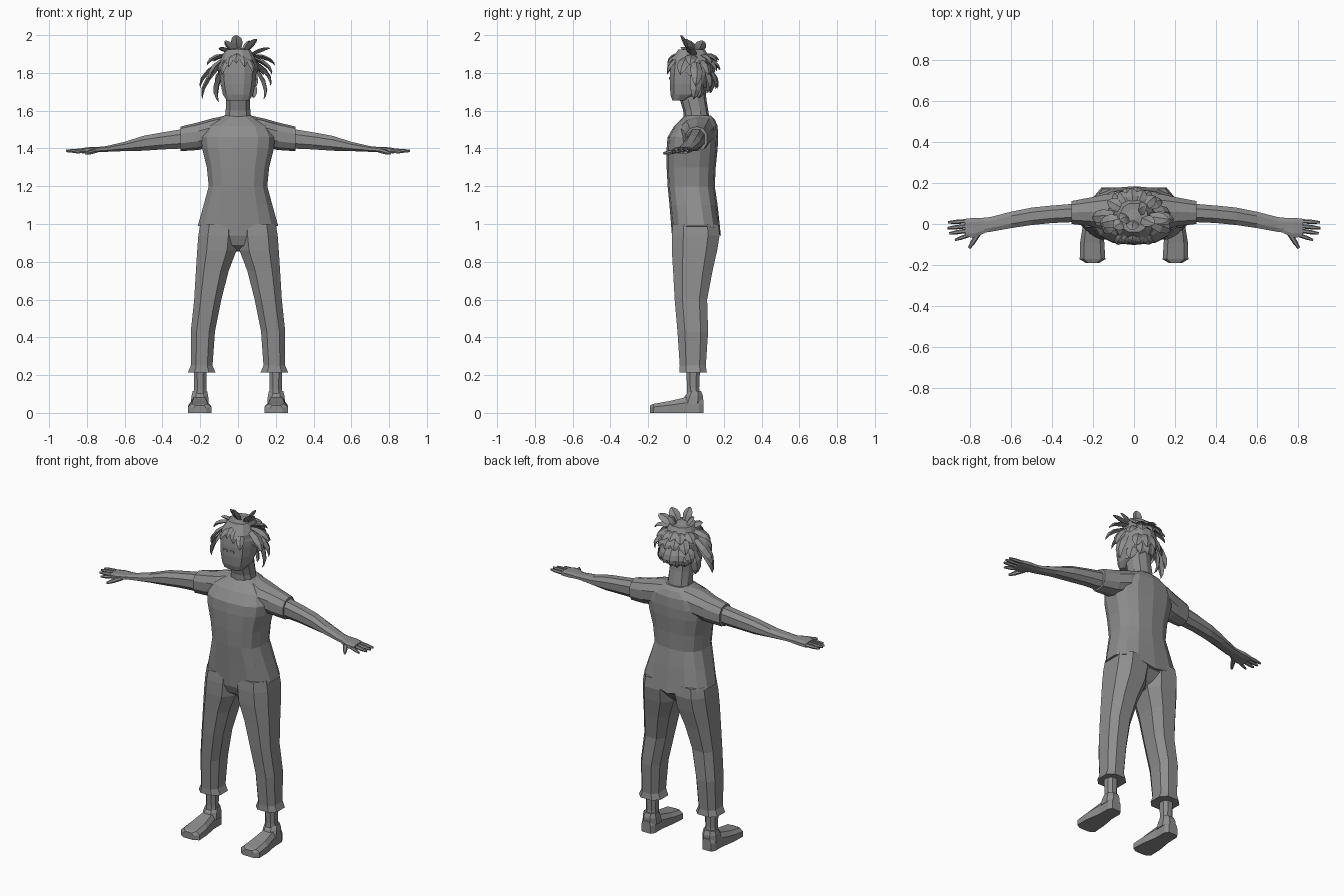
import bpy, bmesh, math, random
from mathutils import Vector

if "Cube" in bpy.data.objects:
    bpy.data.objects.remove(bpy.data.objects["Cube"])

random.seed(4)
grey = bpy.data.materials.new("mid grey")
grey.diffuse_color = (0.27, 0.27, 0.27, 1)
grey.use_nodes = True
grey.node_tree.nodes["Principled BSDF"].inputs["Base Color"].default_value = grey.diffuse_color


def finish(name, bm, mirror=False):
    bmesh.ops.recalc_face_normals(bm, faces=bm.faces)
    me = bpy.data.meshes.new(name)
    bm.to_mesh(me)
    bm.free()
    me.materials.append(grey)
    ob = bpy.data.objects.new(name, me)
    bpy.context.collection.objects.link(ob)
    if mirror:
        ob.modifiers.new("Mirror", "MIRROR").use_mirror_merge = False
    return ob


def skin(bm, rings):
    """Bridge equal-sized rings of points and cap both ends."""
    vs = [[bm.verts.new(p) for p in r] for r in rings]
    n = len(vs[0])
    for a, b in zip(vs, vs[1:]):
        for i in range(n):
            j = (i + 1) % n
            bm.faces.new((a[i], a[j], b[j], b[i]))
    bm.faces.new(vs[0])
    bm.faces.new(vs[-1])


def loft(name, rows, axis="z", n=8, power=0.85, mirror=False, shape=None):
    """Rows are (position, low a, high a, low b, high b); the axis is x, y or z."""
    rings = []
    k = math.cos(math.pi / n) ** power
    for t, a0, a1, b0, b1 in rows:
        ring = []
        for i in range(n):
            w = 2 * math.pi * (i + 0.5) / n
            c, s = math.cos(w), math.sin(w)
            a = (a0 + a1) / 2 + (a1 - a0) / 2 * math.copysign(abs(c) ** power, c) / k
            b = (b0 + b1) / 2 + (b1 - b0) / 2 * math.copysign(abs(s) ** power, s) / k
            ring.append({"x": (t, a, b), "y": (a, t, b), "z": (a, b, t)}[axis])
        rings.append(ring)
    bm = bmesh.new()
    skin(bm, rings)
    if shape:
        for v in bm.verts:
            shape(v.co)
    return finish(name, bm, mirror)


def upright(rows):
    return [(z, -h, h, y0, y1) for z, h, y0, y1 in rows]


# Shirt with a hem that dips in the middle
def hem(co):
    if co.z < 1.0:
        co.z -= 0.05 * max(0, 1 - abs(co.x) / 0.21)


loft("shirt", upright([
    (0.99, .213, -.072, .182), (1.10, .182, -.085, .165), (1.20, .155, -.095, .15),
    (1.30, .165, -.10, .155), (1.40, .19, -.10, .165), (1.46, .195, -.095, .168),
    (1.52, .165, -.06, .165), (1.555, .10, -.025, .15), (1.575, .07, -.005, .13)]),
    n=14, power=0.75, shape=hem)

# Sleeves and bare arms
loft("sleeve", [(.07, .0, .15, 1.44, 1.57), (.14, -.03, .145, 1.41, 1.555),
                (.21, -.01, .13, 1.395, 1.535), (.305, .0, .112, 1.388, 1.513)],
     "x", 10, mirror=True)
loft("arm", [(.28, .01, .10, 1.40, 1.505), (.40, .005, .09, 1.395, 1.485),
             (.50, -.005, .08, 1.388, 1.467), (.60, -.02, .06, 1.386, 1.435),
             (.70, -.038, .034, 1.382, 1.412), (.74, -.043, .03, 1.38, 1.408)],
     "x", 8, mirror=True)

# Hands: palm, fingers and thumb
loft("palm", [(.73, -.045, .03, 1.381, 1.408), (.78, -.067, .03, 1.376, 1.408),
              (.825, -.062, .025, 1.374, 1.402)], "x", 8, 0.6, mirror=True)
bm = bmesh.new()
for root, tip, r in [((.81, .014, 1.39), (.907, .008, 1.388), .011),
                     ((.81, -.010, 1.39), (.910, -.020, 1.388), .011),
                     ((.81, -.032, 1.388), (.902, -.046, 1.385), .011),
                     ((.80, -.052, 1.386), (.874, -.078, 1.38), .010),
                     ((.755, -.04, 1.388), (.805, -.118, 1.374), .013)]:
    a, b = Vector(root), Vector(tip)
    side = (b - a).cross(Vector((0, 0, 1))).normalized()
    rings = []
    for f, s in ((0, 1), (.6, .95), (1, .55)):
        c = a.lerp(b, f)
        rings.append([c + side * r * s * math.cos(i * math.pi / 3)
                      + Vector((0, 0, r * s * math.sin(i * math.pi / 3))) for i in range(6)])
    skin(bm, rings)
finish("fingers", bm, True)

# Trousers: hips, legs and flared cuffs
loft("hips", upright([(.855, .02, .0, .09), (.89, .10, -.05, .13),
                      (.94, .19, -.07, .17), (1.02, .19, -.07, .165)]), n=12, power=0.75)
loft("trouser_leg", [
    (.215, .12, .265, -.035, .11), (.25, .135, .25, -.033, .105), (.43, .122, .25, -.045, .117),
    (.60, .088, .232, -.06, .112), (.75, .05, .223, -.068, .14), (.86, .008, .216, -.075, .165),
    (.94, .0, .21, -.075, .178), (1.0, .0, .2, -.07, .172)], n=8, power=0.75, mirror=True)

# Ankles and shoes
loft("ankle", [(.06, .163, .238, .002, .078), (.13, .168, .232, .006, .07),
               (.25, .165, .235, .0, .075)], n=8, mirror=True)
loft("shoe_collar", [(.05, .155, .25, -.02, .09), (.09, .158, .246, -.005, .09),
                     (.115, .163, .24, .015, .08)], n=8, mirror=True)
bm = bmesh.new()
rings = []
for y, x0, x1, top in [(-.19, .17, .235, .04), (-.172, .14, .265, .048), (-.09, .145, .263, .062),
                       (0, .16, .248, .083), (.07, .16, .247, .078), (.093, .175, .235, .07)]:
    d = (x1 - x0) * 0.17
    rings.append([(x0, y, 0), (x1, y, 0), (x1, y, top * .65), (x1 - d, y, top),
                  (x0 + d, y, top), (x0, y, top * .65)])
skin(bm, rings)
finish("shoe", bm, True)

# Neck and head
loft("neck", upright([(1.54, .072, -.01, .125), (1.60, .065, -.012, .115),
                      (1.66, .064, -.03, .105), (1.73, .065, -.03, .10)]), n=10)
loft("head", upright([
    (1.655, .06, -.072, .0), (1.685, .08, -.082, .075), (1.74, .092, -.086, .11),
    (1.80, .097, -.085, .128), (1.87, .094, -.077, .13), (1.925, .065, -.04, .10)]),
    n=12, power=0.8)
bm = bmesh.new()
bmesh.ops.create_cube(bm, size=1)
for v in bm.verts:
    v.co = Vector((.022 + v.co.x * .024, -.086 + v.co.y * .008, 1.772 + v.co.z * .012))
finish("eye", bm, True)

# Hair cap, trimmed along a hairline that drops toward the nape
centre, radii = Vector((0, .025, 1.81)), Vector((.11, .118, .125))
bm = bmesh.new()
bmesh.ops.create_uvsphere(bm, u_segments=14, v_segments=9, radius=1)
for v in bm.verts:
    v.co = centre + v.co * radii
bmesh.ops.bisect_plane(bm, geom=bm.verts[:] + bm.edges[:] + bm.faces[:], clear_inner=True,
                       plane_co=(0, -.08, 1.865), plane_no=(0, .62, .78))
finish("hair_cap", bm)

# Spiky hair: curved, flattened locks from the scalp to a tip
bm = bmesh.new()


def lock(tip, lift=0.5, width=0.03, bow=0.4):
    tip = Vector(tip)
    d = (tip - centre).normalized()
    out = (d + Vector((0, .1, lift))).normalized()
    root = centre + out * radii * 0.97
    ctrl = root.lerp(tip, .5) + (out + d).normalized() * (tip - root).length * bow
    rings = []
    for t, s in ((0, .7), (.3, 1), (.6, .8), (.85, .4), (1, .03)):
        p = root * (1 - t) ** 2 + ctrl * 2 * t * (1 - t) + tip * t * t
        tan = ((ctrl - root) * (1 - t) + (tip - ctrl) * t).normalized()
        side = tan.cross(out)
        side = side.normalized() if side.length > .05 else Vector((1, 0, 0))
        up = side.cross(tan).normalized()
        rings.append([p + side * width * s, p + up * width * .35 * s,
                      p - side * width * s, p - up * width * .35 * s])
    skin(bm, rings)


for tip in [(-.01, -.03, 2.0), (.10, .0, 1.98), (-.07, .02, 1.97), (.17, .02, 1.93),
            (.06, .09, 1.97), (-.10, -.02, 1.93)]:                     # crown
    lock(tip, .3, .032, .3)
for tip in [(-.165, .0, 1.84), (-.2, .03, 1.72), (-.185, .01, 1.66), (-.10, .05, 1.645),
            (-.15, -.03, 1.76), (.195, .02, 1.84), (.172, .05, 1.73), (.135, .04, 1.66),
            (.18, -.03, 1.79)]:                                        # sides
    lock(tip, .75, .034, .35)
for x, z in [(-.085, 1.79), (-.05, 1.83), (-.01, 1.85), (.035, 1.83), (.08, 1.80)]:
    lock((x, -.098, z), .6, .022, .25)                                 # fringe
for row, (z, y, spread) in enumerate([(1.87, .175, .13), (1.80, .182, .13), (1.73, .165, .11),
                                      (1.68, .13, .08)]):              # back
    for i in range(5):
        f = (i + row % 2 * .5 - 2.2) / 2.2
        lock((f * spread, y - .06 * f * f, z + random.uniform(-.02, .02)), .7 - row * .1, .032, .25)
finish("hair_locks", bm)
